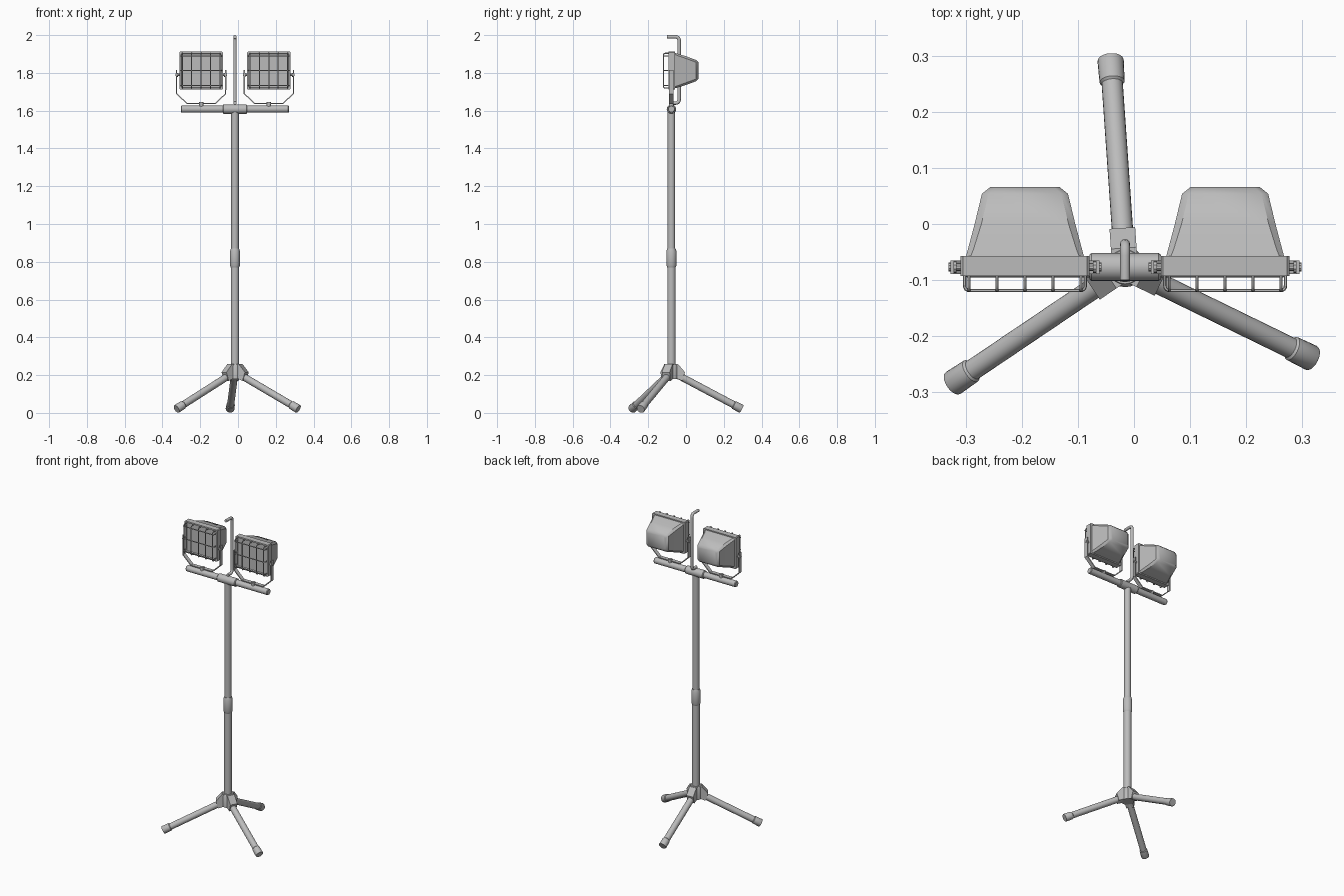
import bpy, bmesh, math
from mathutils import Vector, Matrix

if "Cube" in bpy.data.objects:
    bpy.data.objects.remove(bpy.data.objects["Cube"])

PX, PY = -0.016, -0.077          # pole axis
ZC = 1.812                       # lamp centre height


def material(name, rgb):
    m = bpy.data.materials.new(name)
    m.diffuse_color = (*rgb, 1)
    m.use_nodes = True
    m.node_tree.nodes["Principled BSDF"].inputs["Base Color"].default_value = m.diffuse_color
    return m


GREY = material("grey metal", (0.5, 0.5, 0.5))


def finish(name, bm, smooth=True):
    bmesh.ops.recalc_face_normals(bm, faces=bm.faces)
    me = bpy.data.meshes.new(name)
    bm.to_mesh(me)
    bm.free()
    ob = bpy.data.objects.new(name, me)
    bpy.context.collection.objects.link(ob)
    me.materials.append(GREY)
    if smooth:
        bpy.ops.object.select_all(action='DESELECT')
        ob.select_set(True)
        bpy.context.view_layer.objects.active = ob
        bpy.ops.object.shade_smooth_by_angle(angle=math.radians(35))
    return ob


def loft(bm, rings):
    """Skin a list of point rings and cap both ends."""
    vs = [[bm.verts.new(p) for p in r] for r in rings]
    n = len(vs[0])
    for a, b in zip(vs, vs[1:]):
        for i in range(n):
            bm.faces.new((a[i], a[(i + 1) % n], b[(i + 1) % n], b[i]))
    bm.faces.new(vs[0][::-1])
    bm.faces.new(vs[-1])


def turned(name, origin, direction, profile, n=20):
    """Round part along an axis, profile = (distance, radius)."""
    rot = Vector(direction).to_track_quat('Z', 'Y').to_matrix()
    o = Vector(origin)
    bm = bmesh.new()
    loft(bm, [[o + rot @ Vector((r * math.cos(k * math.tau / n), r * math.sin(k * math.tau / n), d))
               for k in range(n)] for d, r in profile])
    return finish(name, bm)


def fillet(pts, r, steps=4):
    pts = [Vector(p) for p in pts]
    out = [pts[0]]
    for a, b, c in zip(pts, pts[1:], pts[2:]):
        p, q = b + (a - b).normalized() * r, b + (c - b).normalized() * r
        for i in range(steps + 1):
            t = i / steps
            out.append(p * (1 - t) ** 2 + b * 2 * t * (1 - t) + q * t * t)
    return out + [pts[-1]]


def rod(bm, pts, r, side, n=8):
    """Bent round rod lying in the plane normal to side."""
    side = Vector(side)
    rings = []
    for i, p in enumerate(pts):
        t = (pts[min(i + 1, len(pts) - 1)] - pts[max(i - 1, 0)]).normalized()
        u = t.cross(side)
        rings.append([p + (u * math.cos(k * math.tau / n) + side * math.sin(k * math.tau / n)) * r
                      for k in range(n)])
    loft(bm, rings)


def rect(cx, y, hx, hz, c):
    """Rectangle with cut corners, facing along y."""
    return [(cx + x, y, ZC + z) for x, z in (
        (-hx + c, -hz), (hx - c, -hz), (hx, -hz + c), (hx, hz - c),
        (hx - c, hz), (-hx + c, hz), (-hx, hz - c), (-hx, -hz + c))]


# Pole: lower tube, locking sleeve, upper tube
turned("lower_pole", (PX, PY, 0.19), (0, 0, 1), [(0, 0.022), (0.6, 0.022)])
turned("pole_sleeve", (PX, PY, 0.77), (0, 0, 1), [(0, 0.022), (0.012, 0.027), (0.085, 0.027), (0.1, 0.022)])
turned("upper_pole", (PX, PY, 0.78), (0, 0, 1), [(0, 0.02), (0.82, 0.02)])

# Cross bar with centre sleeve
turned("cross_bar", (-0.302, PY, 1.608), (1, 0, 0), [(0, 0.016), (0.004, 0.019), (0.568, 0.019), (0.572, 0.016)])
turned("bar_sleeve", (-0.08, PY, 1.608), (1, 0, 0), [(0, 0.022), (0.004, 0.025), (0.124, 0.025), (0.128, 0.022)])

# Cable hook above the bar
bm = bmesh.new()
rod(bm, fillet([(PX, -0.08, 1.64), (PX, -0.036, 1.64), (PX, -0.036, 1.991), (PX, -0.1, 1.991)], 0.02),
    0.009, (1, 0, 0), 12)
finish("cable_hook", bm)

# Tripod: hub, sockets, legs with rubber feet
turned("tripod_hub", (PX, PY, 0.18), (0, 0, 1), [(0, 0.036), (0.07, 0.036), (0.08, 0.03)])
for deg in (94, 214, 334):
    a = math.radians(deg)
    out = Vector((math.cos(a), math.sin(a), 0))
    lat = Vector((-out.y, out.x, 0))
    base = Vector((PX, PY, 0))
    prof = [(0, 0.258), (0.034, 0.258), (0.07, 0.215), (0.055, 0.17), (0.03, 0.18), (0, 0.18)]
    bm = bmesh.new()
    loft(bm, [[base + out * r + lat * s + Vector((0, 0, z)) for r, z in prof] for s in (-0.023, 0.023)])
    finish("leg_socket", bm, False)
    p0, p1 = base + out * 0.03 + Vector((0, 0, 0.202)), base + out * 0.373 + Vector((0, 0, 0.0205))
    d = p1 - p0
    L = d.length
    turned("tripod_leg", p0, d, [(0, 0.019), (L - 0.01, 0.019)])
    turned("leg_foot", p0, d, [(L - 0.05, 0.019), (L - 0.046, 0.0225), (L - 0.003, 0.0235), (L, 0.022)])

# Two lamps
for cx in (PX - 0.179, PX + 0.179):
    # housing tapering to the back
    bm = bmesh.new()
    loft(bm, [rect(cx, -0.06, 0.106, 0.094, 0.008), rect(cx, -0.045, 0.102, 0.09, 0.01),
              rect(cx, 0.0, 0.09, 0.076, 0.012), rect(cx, 0.054, 0.077, 0.056, 0.012),
              rect(cx, 0.066, 0.062, 0.044, 0.01)])
    finish("lamp_housing", bm)
    # front frame with recessed glass
    bm = bmesh.new()
    loft(bm, [rect(cx, -0.057, 0.115, 0.1, 0.004), rect(cx, -0.093, 0.115, 0.1, 0.004),
              rect(cx, -0.093, 0.106, 0.091, 0.004), rect(cx, -0.085, 0.104, 0.089, 0.004)])
    finish("lamp_frame", bm, False)
    # wire guard
    bm = bmesh.new()
    for i in range(5):
        x = cx + (i - 2) * 0.05
        rod(bm, fillet([(x, -0.088, ZC - 0.092), (x, -0.119, ZC - 0.092),
                        (x, -0.119, ZC + 0.092), (x, -0.088, ZC + 0.092)], 0.01), 0.003, (1, 0, 0), 6)
    for z in (-0.078, 0, 0.078):
        rod(bm, fillet([(cx - 0.108, -0.088, ZC + z), (cx - 0.108, -0.119, ZC + z),
                        (cx + 0.108, -0.119, ZC + z), (cx + 0.108, -0.088, ZC + z)], 0.01), 0.003, (0, 0, 1), 6)
    finish("wire_guard", bm)
    # U bracket strap
    half = [(0.13, 1.815), (0.13, 1.69), (0.074, 1.637)]
    path = [(-x, z) for x, z in half] + [(x, z) for x, z in half[::-1]]
    bm = bmesh.new()
    rows = [[bm.verts.new((cx + x, PY + s, z)) for x, z in path] for s in (-0.012, 0.012)]
    for i in range(len(path) - 1):
        bm.faces.new((rows[0][i], rows[0][i + 1], rows[1][i + 1], rows[1][i]))
    ob = finish("lamp_bracket", bm, False)
    mod = ob.modifiers.new("thickness", 'SOLIDIFY')
    mod.thickness, mod.offset = 0.006, 0
    # mounting bolt and pivot knobs
    turned("bracket_bolt", (cx, PY, 1.615), (0, 0, 1), [(0, 0.012), (0.03, 0.012)], 12)
    for s in (-1, 1):
        turned("pivot_knob", (cx + s * 0.11, PY, 1.79), (s, 0, 0),
               [(0, 0.007), (0.012, 0.007), (0.012, 0.011), (0.022, 0.011), (0.022, 0.008), (0.027, 0.008)], 10)
